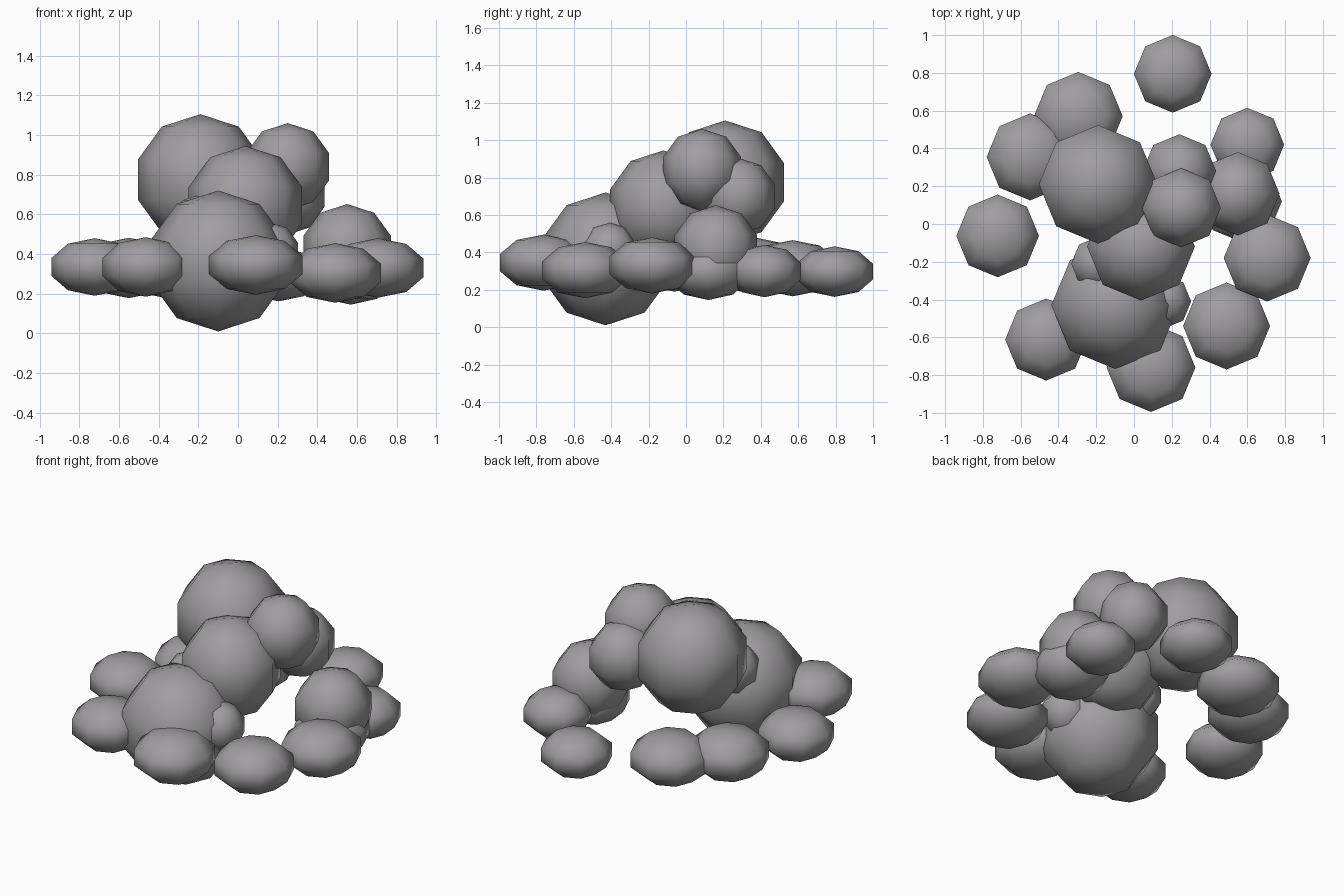
import bpy

cube = bpy.data.objects.get("Cube")
if cube:
    bpy.data.objects.remove(cube, do_unlink=True)

# Single grey smoke colour
smoke = bpy.data.materials.new("smoke_grey")
smoke.use_nodes = True
grey = (0.35, 0.34, 0.35, 1)
smoke.diffuse_color = grey
smoke.node_tree.nodes["Principled BSDF"].inputs["Base Color"].default_value = grey


def puff(name, x, y, z, radius, height=None):
    """Smooth low-poly ball; height is the vertical radius when flattened."""
    bpy.ops.mesh.primitive_uv_sphere_add(
        segments=8, ring_count=5, radius=1, location=(x, y, z))
    ball = bpy.context.object
    ball.name = name
    ball.scale = (radius, radius, height or radius)
    bpy.ops.object.transform_apply(location=False, rotation=False, scale=True)
    bpy.ops.object.shade_smooth()
    ball.data.materials.append(smoke)
    return ball


# Rising central column
puff("column_base", -.10, -.43, .365, .355)
puff("column_middle", .037, -.12, .645, .30)
puff("column_top", -.19, .21, .775, .33)

# Small puffs clinging to the column
puff("upper_side_puff", .25, .086, .84, .22)
puff("upper_back_puff", .24, .28, .70, .205)
puff("lower_right_puff", -.19, -.21, .55, .15)
puff("lower_left_puff", .16, -.41, .41, .15)

# Round puff resting on the ring
puff("ring_top_puff", .55, .16, .42, .232)

# Flattened puffs spread around the base: x, y, z, radius, height
ring = [
    (.09, -.76, .345, .247, .15),
    (.49, -.54, .305, .242, .15),
    (.705, -.18, .33, .242, .15),
    (.568, .12, .30, .226, .155),
    (.60, .42, .30, .205, .14),
    (.205, .795, .297, .216, .135),
    (-.295, .57, .315, .247, .15),
    (-.55, .355, .33, .242, .152),
    (-.722, -.063, .335, .23, .145),
    (-.465, -.612, .335, .228, .15),
]
for number, values in enumerate(ring):
    puff(f"ring_puff_{number}", *values)
